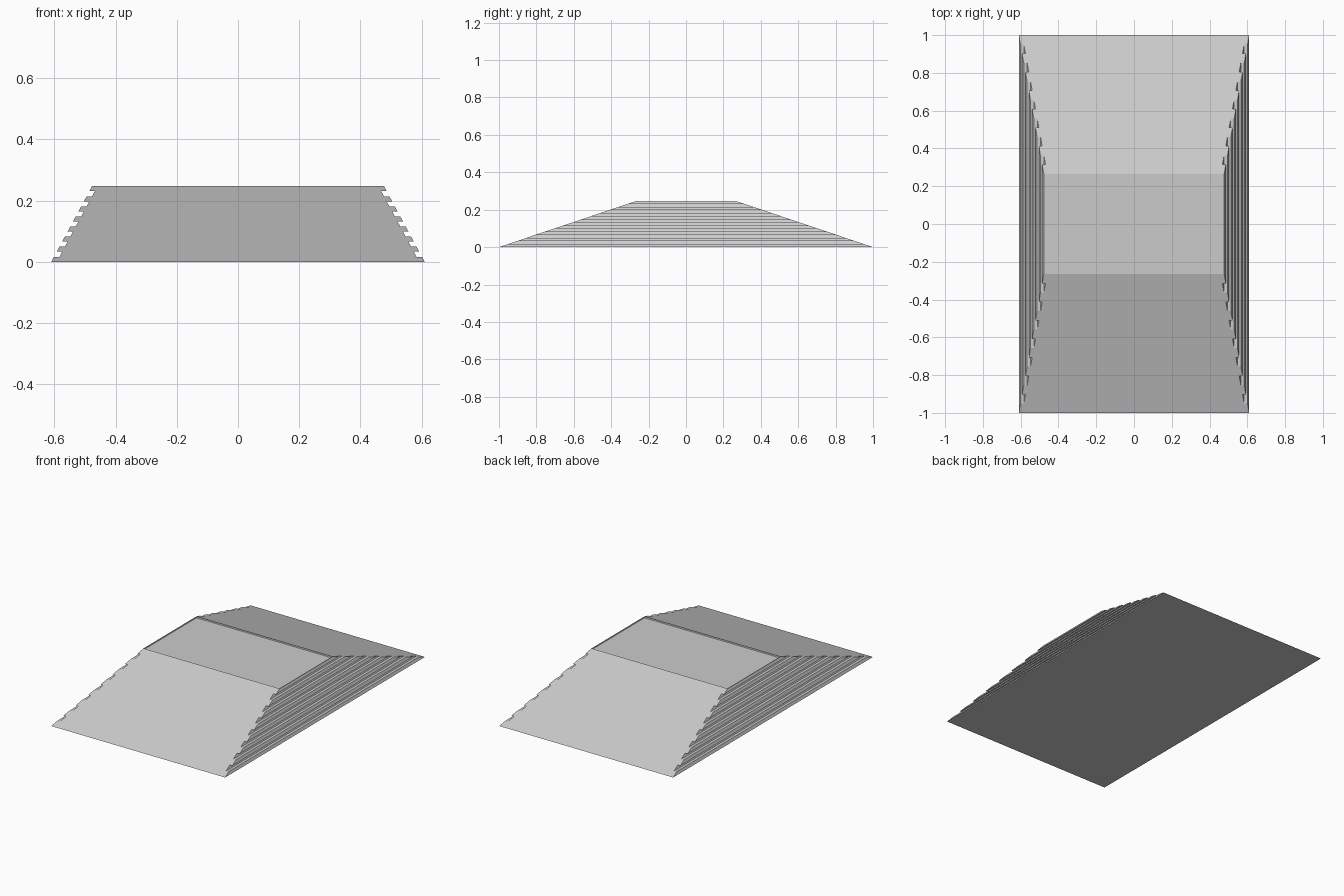
import bpy, bmesh

if "Cube" in bpy.data.objects:
    bpy.data.objects.remove(bpy.data.objects["Cube"])

HEIGHT = 0.247
BASE_X, TOP_X = 0.61, 0.477      # half widths
BASE_Y, TOP_Y = 1.0, 0.265       # half depths
TEETH, GROOVE = 8, 0.018
BANDS = TEETH * 2 - 1            # alternating ridges and grooves


def half_width(z):
    return BASE_X + (TOP_X - BASE_X) * z / HEIGHT


def half_depth(z):
    return BASE_Y + (TOP_Y - BASE_Y) * z / HEIGHT


# Serrated right-hand edge, mirrored into a closed front profile
right = []
for i in range(BANDS):
    inset = GROOVE if i % 2 else 0
    for z in (i * HEIGHT / BANDS, (i + 1) * HEIGHT / BANDS):
        right.append((half_width(z) - inset, z))
profile = right + [(-x, z) for x, z in reversed(right)]

# Ramp body: profile swept between the two sloping ends
bm = bmesh.new()
front = [bm.verts.new((x, -half_depth(z), z)) for x, z in profile]
back = [bm.verts.new((x, half_depth(z), z)) for x, z in profile]
bm.faces.new(front)
bm.faces.new(back[::-1])
n = len(profile)
for i in range(n):
    j = (i + 1) % n
    bm.faces.new((front[j], front[i], back[i], back[j]))
bmesh.ops.recalc_face_normals(bm, faces=bm.faces)

# Slightly sunken top deck
bm.faces.ensure_lookup_table()
top = max(bm.faces, key=lambda f: f.calc_center_median().z)
bmesh.ops.inset_region(bm, faces=[top], thickness=0.002, depth=0)
bmesh.ops.translate(bm, verts=top.verts[:], vec=(0, 0, -0.008))

mesh = bpy.data.meshes.new("ribbed_ramp")
bm.to_mesh(mesh)
bm.free()
ramp = bpy.data.objects.new("ribbed_ramp", mesh)
bpy.context.collection.objects.link(ramp)
